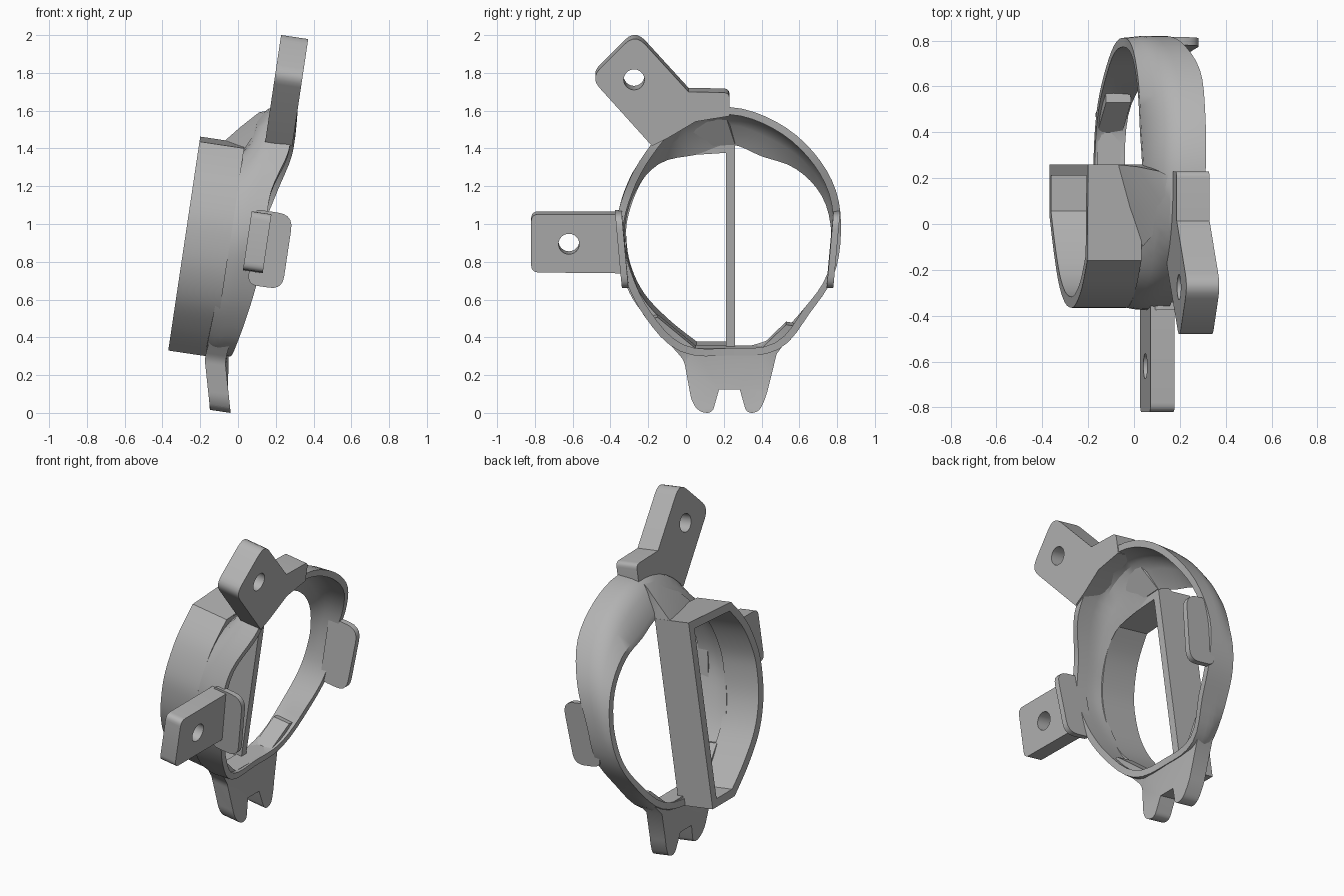
import bpy, bmesh, math
from mathutils import Matrix, Vector

if "Cube" in bpy.data.objects:
    bpy.data.objects.remove(bpy.data.objects["Cube"], do_unlink=True)

# The whole bracket is drawn upright as (axis, y, height), then leaned about y
LEAN = Matrix.Rotation(math.radians(8.5), 4, 'Y')
grey = bpy.data.materials.new("plain_grey")
grey.use_nodes = True
COLOUR = (0.45, 0.45, 0.45, 1)
grey.diffuse_color = COLOUR
grey.node_tree.nodes["Principled BSDF"].inputs["Base Color"].default_value = COLOUR


def finish(name, bm):
    """Lean the mesh, fix normals and make a shaded object."""
    bmesh.ops.transform(bm, matrix=LEAN, verts=bm.verts)
    bmesh.ops.recalc_face_normals(bm, faces=bm.faces)
    mesh = bpy.data.meshes.new(name)
    bm.to_mesh(mesh)
    bm.free()
    mesh.materials.append(grey)
    obj = bpy.data.objects.new(name, mesh)
    bpy.context.collection.objects.link(obj)
    bpy.ops.object.select_all(action='DESELECT')
    obj.select_set(True)
    bpy.context.view_layer.objects.active = obj
    bpy.ops.object.shade_smooth_by_angle(angle=math.radians(32))


def spline(a, b, c, d, t):
    """Catmull-Rom value between b and c."""
    return b + (c - a) * (t / 2) + (a * 2 - b * 5 + c * 4 - d) * (t * t / 2) \
        + (b * 3 - a - c * 3 + d) * (t ** 3 / 2)


def around(values, f):
    """Value on a closed list at turn fraction f."""
    n = len(values)
    i, t = int(f * n), f * n % 1
    return spline(*(values[(i + k) % n] for k in (-1, 0, 1, 2)), t)


def smooth_path(points, steps=5):
    p = [Vector(q) for q in points]
    p = [p[0]] + p + [p[-1]]
    out = [spline(*p[i:i + 4], s / steps) for i in range(len(p) - 3) for s in range(steps)]
    return out + [p[-1]]


def rounded(corners, steps=5):
    """Outline with a trim length at each (y, height, trim) corner."""
    out, n = [], len(corners)
    for i, (y, z, r) in enumerate(corners):
        c = Vector((y, z))
        if not r:
            out.append(c)
            continue
        a = c + (Vector(corners[i - 1][:2]) - c).normalized() * r
        b = c + (Vector(corners[(i + 1) % n][:2]) - c).normalized() * r
        for s in range(steps + 1):
            t = s / steps
            out.append(a * (1 - t) ** 2 + c * (2 * t * (1 - t)) + b * t * t)
    return out


def inset(outline, d):
    out, n = [], len(outline)
    area = sum(outline[i - 1].cross(outline[i]) for i in range(n))
    side = 1 if area > 0 else -1
    for i, p in enumerate(outline):
        a = (p - outline[i - 1]).normalized()
        b = (outline[(i + 1) % n] - p).normalized()
        na, nb = Vector((-a.y, a.x)), Vector((-b.y, b.x))
        m = (na + nb).normalized()
        out.append(p + m * (side * d / max(m.dot(na), 0.4)))
    return out


def circle(y, z, r, n=24):
    return [Vector((y + r * math.cos(k * math.tau / n), z + r * math.sin(k * math.tau / n)))
            for k in range(n)]


def prism(name, loops, u0, u1, shift=None):
    """Extrude an outline, with optional holes, along the axis."""
    bm = bmesh.new()
    edges = []
    for loop in loops:
        vs = [bm.verts.new((u0, p[0], p[1])) for p in loop]
        edges += [bm.edges.new((vs[i - 1], vs[i])) for i in range(len(vs))]
    bmesh.ops.triangle_fill(bm, edges=edges, use_beauty=True, normal=(1, 0, 0))
    ext = bmesh.ops.extrude_face_region(bm, geom=bm.faces[:])
    top = [g for g in ext["geom"] if isinstance(g, bmesh.types.BMVert)]
    bmesh.ops.translate(bm, vec=(u1 - u0, 0, 0), verts=top)
    if shift:
        for v in bm.verts:
            v.co.x += shift(v.co.z)
    finish(name, bm)


# Domed ring: radii and front edge every 22.5 degrees, from +y upwards
OUTER = [.59, .61, .625, .65, .68, .68, .625, .6, .605, .6, .63, .68, .65, .67, .6, .595]
INNER = [.54, .53, .495, .45, .48, .46, .53, .55, .555, .555, .59, .62, .61, .6, .56, .56]
EDGE = [-.02, .03, .08, .08, .07, .06, .06, 0, 0, 0, -.03, -.07, -.09, -.08, -.04, -.02]
SECTION = [(0, 0), (.2, .65), (.4, .95), (.6, 1), (1, 1)]
COUNT = 64
bm = bmesh.new()
rows = []
for k in range(COUNT):
    f = k / COUNT
    a = f * math.tau
    ro, ri, edge = (around(v, f) for v in (OUTER, INNER, EDGE))
    back = -.175 + .045 * min(0, math.sin(a))
    wall = min(.04, ro - ri)
    pts = [(back + (edge - back) * s, ri + wall + (ro - ri - wall) * m) for s, m in SECTION]
    pts += [(u, r - wall) for u, r in reversed(pts)]
    rows.append([bm.verts.new((u, .23 + r * math.cos(a), .957 + .15 * u + r * math.sin(a)))
                 for u, r in pts])
for k in range(COUNT):
    a, b = rows[k - 1], rows[k]
    for j in range(len(a)):
        bm.faces.new((a[j - 1], a[j], b[j], b[j - 1]))
finish("domed_ring", bm)

# D-shaped duct, open at both ends
arc = smooth_path([(-.16, 1.39), (-.28, 1.23), (-.35, 1.05), (-.365, .9), (-.34, .72),
                   (-.26, .55), (-.12, .4), (.04, .272)])
duct = [Vector((.26, 1.417))] + arc + [Vector((.26, .272))]
prism("half_round_duct", [duct, inset(duct, .048)], -.414, -.175)

# Blend between duct roof and ring
bm = bmesh.new()
for co in [(-.29, .26, 1.405), (-.17, .26, 1.41), (-.17, -.1, 1.39), (-.21, .25, 1.5),
           (-.125, .23, 1.59), (-.07, .2, 1.61), (-.08, .04, 1.585), (-.23, .08, 1.405)]:
    bm.verts.new(co)
bmesh.ops.convex_hull(bm, input=bm.verts)
finish("duct_blend", bm)

# Upper mounting tab with its step
tab = rounded([(-.269, 2.042, .08), (-.505, 1.804, .07), (-.18, 1.44, 0), (-.1, 1.48, 0),
               (.05, 1.57, 0), (.23, 1.6, 0), (.23, 1.725, .03), (.013, 1.73, 0)])
prism("upper_tab", [tab, circle(-.275, 1.795, .055)], -.07, .075)

# Side mounting tab
tab = rounded([(-.82, 1.066, .04), (-.82, .755, .04), (-.33, .75, 0), (-.35, 1.066, 0)])
prism("side_tab", [tab, circle(-.62, .907, .055)], -.086, .02)

# Clip plates on both sides of the ring, sloping inward at the bottom
for name, y0, side in (("side_flange", -.34, -1), ("clip_plate", .78, 1)):
    outline = rounded([(-.07, 1.08, .03), (.135, 1.08, .08), (.135, .68, .07), (-.05, .68, .05)])
    bm = bmesh.new()
    face = bm.faces.new([bm.verts.new((u, y0 - side * .09 * (1.08 - w), w)) for u, w in outline])
    ext = bmesh.ops.extrude_face_region(bm, geom=[face])
    for g in ext["geom"]:
        if isinstance(g, bmesh.types.BMVert):
            g.co.y += side * .035
    finish(name, bm)

# Forked foot whose two arms run up into the ring, kinked at mid height
foot = rounded([(-.2, .49, 0), (-.1, .37, 0), (-.01, .265, .03), (.03, .05, .04),
                (.075, -.006, .04), (.14, -.006, .03), (.175, .115, 0), (.285, .115, 0),
                (.32, -.006, .03), (.385, -.006, .04), (.425, .08, .04), (.48, .3, 0),
                (.59, .45, 0), (.53, .46, 0), (.4, .33, 0), (.05, .33, 0), (-.15, .5, 0)])
prism("forked_foot", [foot], -.15, -.04,
      lambda w: -.065 * min(max(w, 0) / .25, 1, (.75 - w) / .45))
